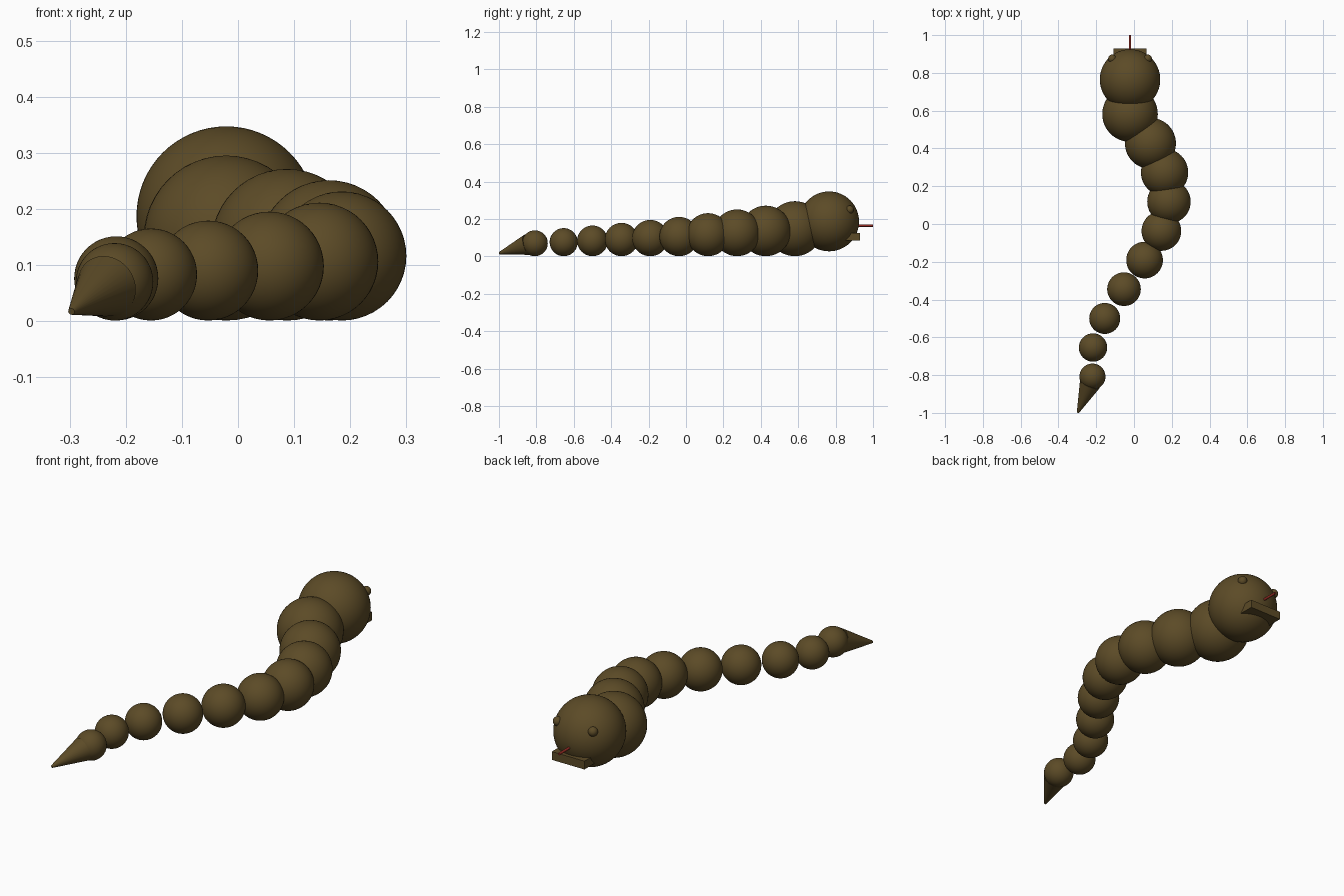
import bpy
import math
from mathutils import Vector

if "Cube" in bpy.data.objects:
    bpy.data.objects.remove(bpy.data.objects["Cube"])


def material(name, rgb):
    m = bpy.data.materials.new(name)
    m.diffuse_color = (*rgb, 1)
    m.use_nodes = True
    m.node_tree.nodes["Principled BSDF"].inputs["Base Color"].default_value = m.diffuse_color
    return m


brown = material("olive_brown", (0.107, 0.070, 0.020))
red = material("tongue_red", (0.30, 0.025, 0.018))


def finish(name, mat, smooth=True):
    ob = bpy.context.object
    ob.name = name
    ob.data.materials.append(mat)
    if smooth:
        bpy.ops.object.shade_smooth_by_angle(angle=math.radians(40))
    return ob


def ball(name, pos, r, seg=48):
    bpy.ops.mesh.primitive_uv_sphere_add(segments=seg, ring_count=seg // 2,
                                         radius=r, location=pos)
    return finish(name, brown)


def cone(name, a, b, r1, r2, mat, sides=32):
    a, b = Vector(a), Vector(b)
    d = b - a
    bpy.ops.mesh.primitive_cone_add(vertices=sides, radius1=r1, radius2=r2,
                                    depth=d.length, location=(a + b) / 2,
                                    rotation=d.to_track_quat('Z', 'Y').to_euler())
    return finish(name, mat)


# Body: winding chain of shrinking balls resting on the ground (x, y, radius)
body = [(-0.021, 0.582, 0.147), (0.087, 0.427, 0.135), (0.162, 0.273, 0.125),
        (0.185, 0.118, 0.115), (0.145, -0.037, 0.105), (0.056, -0.191, 0.097),
        (-0.053, -0.345, 0.089), (-0.155, -0.500, 0.082),
        (-0.217, -0.654, 0.075), (-0.220, -0.808, 0.069)]
for i, (x, y, r) in enumerate(body):
    ball(f"body_segment_{i + 1}", (x, y, r + 0.001), r)

# Head
HX = -0.021
ball("head", (HX, 0.765, 0.187), 0.160, 64)

# Eyes
for side, s in (("left", -1), ("right", 1)):
    ball(f"eye_{side}", (HX + s * 0.094, 0.875, 0.25), 0.022, 24)

# Lower jaw slab
bpy.ops.mesh.primitive_cube_add(size=1, location=(HX, 0.855, 0.106))
bpy.context.object.scale = (0.174, 0.15, 0.04)
bpy.ops.object.transform_apply(location=False, rotation=False, scale=True)
finish("jaw", brown, False)

# Tongue
cone("tongue", (HX, 0.88, 0.164), (HX, 1.0, 0.164), 0.006, 0.006, red, 12)

# Tapered tail tip
cone("tail_tip", (-0.234, -0.848, 0.062), (-0.297, -0.998, 0.017),
     0.056, 0.006, brown)
